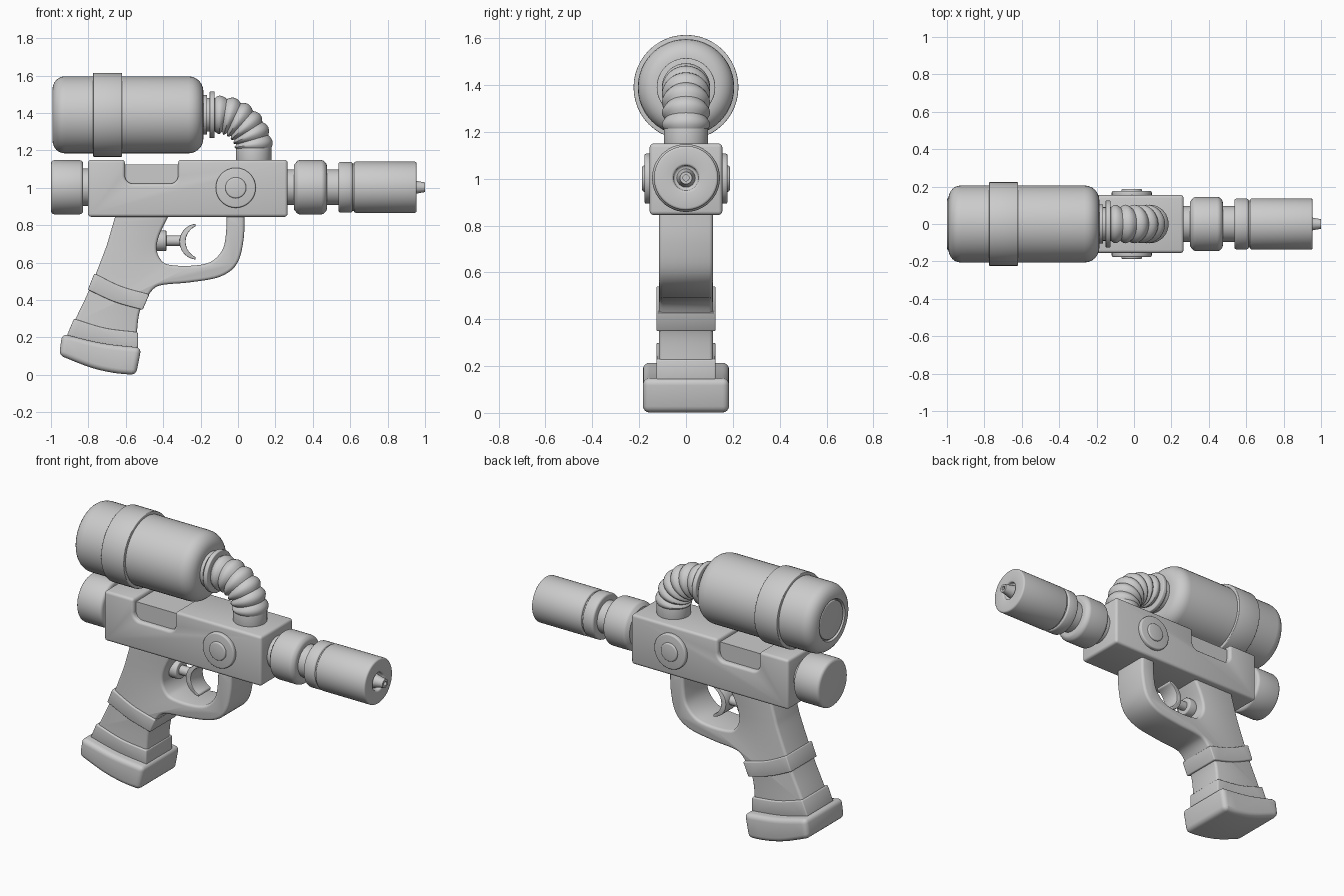
import bpy, bmesh, math
from mathutils import Vector

if "Cube" in bpy.data.objects:
    bpy.data.objects.remove(bpy.data.objects["Cube"])


def finish(name, bm, bevel=0.0, segs=3):
    bmesh.ops.recalc_face_normals(bm, faces=bm.faces)
    me = bpy.data.meshes.new(name)
    bm.to_mesh(me)
    bm.free()
    ob = bpy.data.objects.new(name, me)
    bpy.context.collection.objects.link(ob)
    bpy.ops.object.select_all(action='DESELECT')
    bpy.context.view_layer.objects.active = ob
    ob.select_set(True)
    if bevel:
        m = ob.modifiers.new("bevel", 'BEVEL')
        m.width, m.segments = bevel, segs
        m.limit_method, m.angle_limit = 'ANGLE', math.radians(40)
        m.use_clamp_overlap = False
        bpy.ops.object.modifier_apply(modifier=m.name)
    bpy.ops.object.shade_smooth_by_angle(angle=math.radians(32))
    return ob


def skin(name, rings, bevel=0.0, segs=3):
    """Join closed rings of points and cap both ends."""
    bm = bmesh.new()
    vs = [[bm.verts.new(p) for p in ring] for ring in rings]
    n = len(vs[0])
    for a, b in zip(vs, vs[1:]):
        for i in range(n):
            bm.faces.new((a[i], a[(i + 1) % n], b[(i + 1) % n], b[i]))
    bm.faces.new(vs[0])
    bm.faces.new(vs[-1])
    return finish(name, bm, bevel, segs)


def sweep(name, stations, bevel=0.0, n=48):
    """Circles along the xz plane: stations are (x, z, direction angle, radius)."""
    rings = []
    for x, z, a, r in stations:
        side = Vector((-math.sin(a), 0, math.cos(a)))
        rings.append([Vector((x, 0, z)) + side * (r * math.cos(2 * math.pi * i / n))
                      + Vector((0, r * math.sin(2 * math.pi * i / n), 0)) for i in range(n)])
    return skin(name, rings, bevel)


def lathe(name, z, pts, bevel=0.0, n=48):
    return sweep(name, [(x, z, 0, r) for x, r in pts], bevel, n)


def extrude(name, pts, half, bevel=0.0, segs=3):
    """Front profile (x, z) extruded evenly to both sides."""
    return skin(name, [[(x, y, z) for x, z in pts] for y in (-half, half)], bevel, segs)


def spline(pts, k=5):
    """Catmull-Rom curve through the points."""
    p = [Vector(q) for q in pts]
    p = [2 * p[0] - p[1]] + p + [2 * p[-1] - p[-2]]
    out = []
    for a, b, c, d in zip(p, p[1:], p[2:], p[3:]):
        for i in range(k):
            t = i / k
            out.append(0.5 * (2 * b + (c - a) * t + (2 * a - 5 * b + 4 * c - d) * t * t
                              + (3 * b - a - 3 * c + d) * t ** 3))
    return [tuple(q) for q in out] + [tuple(pts[-1])]


def arc(cx, cz, r, a0, a1, k=6):
    return [(cx + r * math.cos(math.radians(a0 + (a1 - a0) * i / k)),
             cz + r * math.sin(math.radians(a0 + (a1 - a0) * i / k))) for i in range(k + 1)]


# Tank with rounded ends, band and neck flange
TZ, AZ = 1.39, 1.003
lathe("tank", TZ, [(-0.98, 0.115), (-0.98, 0.12), (-0.993, 0.125), (-0.993, 0.14)]
      + arc(-0.925, 0.14, 0.066, 180, 90)[1:]
      + arc(-0.265, 0.126, 0.08, 90, 0) + [(-0.185, 0.09)])
lathe("tank_end_disc", TZ, [(-0.97, 0.115), (-0.989, 0.115)], 0.005)
lathe("tank_band", TZ, [(-0.775, 0.224), (-0.62, 0.224)], 0.004)
lathe("tank_neck", TZ, [(-0.2, 0.105), (-0.165, 0.105), (-0.165, 0.09), (-0.12, 0.09)])
lathe("neck_flange", TZ, [(-0.152, 0.125), (-0.125, 0.125)], 0.005)

# Ribbed hose bending down into the body
R, CX, CZ, RIBS, K = 0.185, -0.1, 1.205, 6, 6
stations = []
for i in range(RIBS * K + 1):
    s = -0.025 + (R * math.pi / 2 + 0.025) * i / (RIBS * K)
    r = 0.088 + 0.015 * math.sin(math.pi * (i % K) / K)
    a = max(s, 0) / R
    stations.append((CX + R * math.sin(a) + min(s, 0), CZ + R * math.cos(a), -a, r))
sweep("hose", stations)
sweep("hose_socket", [(0.083, 1.225, -math.pi / 2, 0.095), (0.083, 1.13, -math.pi / 2, 0.095)], 0.006)

# Body with a rounded notch and a narrower insert inside it
extrude("body", [(-0.802, 0.845), (0.265, 0.845), (0.265, 1.15), (-0.32, 1.15)]
        + arc(-0.365, 1.067, 0.045, 0, -90) + arc(-0.56, 1.067, 0.045, -90, -180)
        + [(-0.605, 1.15), (-0.802, 1.15)], 0.155, 0.016)
extrude("notch_insert", [(-0.62, 0.95), (-0.3, 0.95), (-0.3, 1.125), (-0.62, 1.125)], 0.125)

# Round side bosses
for side, label in ((-1, "front"), (1, "back")):
    for part, r, y0, y1 in (("boss", 0.107, 0.14, 0.177), ("button", 0.056, 0.16, 0.187)):
        skin(f"{label}_{part}",
             [[(-0.012 + r * math.cos(2 * math.pi * i / 48), side * y, 1.0 + r * math.sin(2 * math.pi * i / 48))
               for i in range(48)] for y in (y0, y1)], 0.008)

# Rear cap and barrel
lathe("rear_cap", AZ, [(-1.0, 0.145), (-0.828, 0.145)], 0.018)
lathe("rear_neck", AZ, [(-0.85, 0.1), (-0.78, 0.1)])
lathe("barrel_core", AZ, [(0.25, 0.096), (0.56, 0.096)])
lathe("barrel_collar", AZ, [(0.3, 0.12), (0.32, 0.145), (0.455, 0.145), (0.475, 0.125)], 0.01)
lathe("nozzle_ring", AZ, [(0.537, 0.136), (0.613, 0.136)], 0.012)
lathe("nozzle_core", AZ, [(0.6, 0.126), (0.64, 0.126)])
lathe("nozzle", AZ, [(0.62, 0.137), (0.955, 0.137), (0.955, 0.053), (0.93, 0.053)], 0.01)
lathe("nozzle_tip", AZ, [(0.92, 0.042), (0.955, 0.034), (0.975, 0.03), (1.0, 0.026),
                         (1.0, 0.013), (0.97, 0.013)], 0, 24)

# Grip and trigger guard in one profile
back = spline([(-0.65, 0.87), (-0.685, 0.75), (-0.71, 0.67), (-0.795, 0.455), (-0.87, 0.295), (-0.92, 0.17)])
front = spline([(-0.54, 0.12), (-0.54, 0.23), (-0.525, 0.34), (-0.485, 0.415), (-0.445, 0.465),
                (-0.39, 0.483), (-0.255, 0.495), (-0.095, 0.525), (-0.005, 0.595), (0.03, 0.725), (0.035, 0.87)])
inner = spline([(-0.06, 0.87), (-0.065, 0.75), (-0.085, 0.665), (-0.15, 0.602), (-0.255, 0.583),
                (-0.365, 0.588), (-0.41, 0.612), (-0.435, 0.67), (-0.42, 0.75), (-0.36, 0.87)])
extrude("grip_and_guard", back + front + inner, 0.115, 0.016)

# Grip bands and base
extrude("upper_grip_band", spline([(-0.803, 0.455), (-0.66, 0.39), (-0.51, 0.347)])
        + spline([(-0.474, 0.43), (-0.63, 0.475), (-0.768, 0.543)]), 0.127, 0.007)
extrude("lower_grip_band", spline([(-0.915, 0.21), (-0.73, 0.16), (-0.535, 0.14)])
        + spline([(-0.535, 0.228), (-0.71, 0.25), (-0.877, 0.3)]), 0.127, 0.007)
extrude("grip_base", spline([(-0.957, 0.105), (-0.79, 0.04), (-0.66, 0.01), (-0.545, 0.0)])
        + spline([(-0.517, 0.145), (-0.73, 0.17), (-0.94, 0.22)]), 0.184, 0.028, 4)

# Trigger
lathe("trigger_collar", 0.717, [(-0.46, 0.055), (-0.383, 0.055)], 0.006, 32)
lathe("trigger_rod", 0.717, [(-0.4, 0.028), (-0.29, 0.028)], 0, 24)
extrude("trigger", arc(-0.217, 0.712, 0.096, 95, 265, 18) + arc(-0.19, 0.712, 0.09, 245, 115, 16),
        0.06, 0.004, 2)
